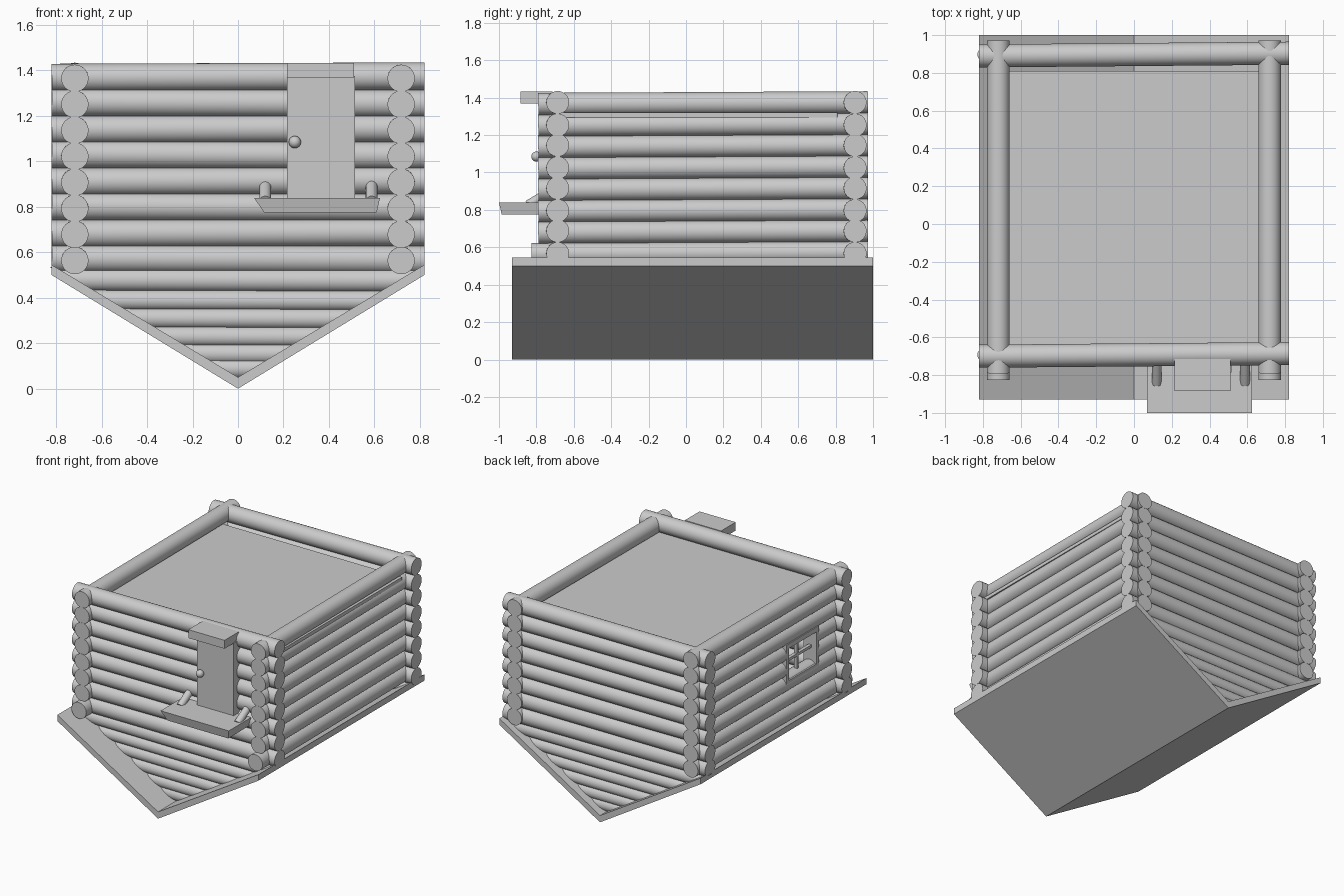
import bpy, bmesh
from math import radians
from mathutils import Vector

if "Cube" in bpy.data.objects:
    bpy.data.objects.remove(bpy.data.objects["Cube"])


def finish(bm, name, smooth=False):
    bmesh.ops.recalc_face_normals(bm, faces=bm.faces[:])
    me = bpy.data.meshes.new(name)
    bm.to_mesh(me)
    bm.free()
    ob = bpy.data.objects.new(name, me)
    bpy.context.collection.objects.link(ob)
    if smooth:
        bpy.ops.object.select_all(action='DESELECT')
        ob.select_set(True)
        bpy.context.view_layer.objects.active = ob
        bpy.ops.object.shade_smooth_by_angle(angle=radians(40))
    return ob


def add_log(bm, a, b, r):
    a, b = Vector(a), Vector(b)
    rot = (b - a).to_track_quat('Z', 'Y').to_matrix().to_4x4()
    rot.translation = (a + b) / 2
    bmesh.ops.create_cone(bm, cap_ends=True, segments=32, radius1=r, radius2=r,
                          depth=(b - a).length, matrix=rot)


def box(name, lo, hi, taper=None):
    bm = bmesh.new()
    bmesh.ops.create_cube(bm, size=1)
    for v in bm.verts:
        v.co = [lo[i] if v.co[i] < 0 else hi[i] for i in range(3)]
        if taper and v.co.z < (lo[2] + hi[2]) / 2:
            v.co = taper(v.co.copy())
    return finish(bm, name)


# Upturned roof: V-shaped slabs
for s, side in ((-1, "left"), (1, "right")):
    bm = bmesh.new()
    prof = [(0, 0), (0.82 * s, 0.5), (0.82 * s, 0.545), (0, 0.05)]
    f = bm.faces.new([bm.verts.new((x, -0.93, z)) for x, z in prof])
    ext = bmesh.ops.extrude_face_region(bm, geom=[f])
    for v in ext["geom"]:
        if isinstance(v, bmesh.types.BMVert):
            v.co.y = 1.0
    finish(bm, f"roof_slab_{side}")

levels = [0.57 + 0.1145 * i for i in range(8)]

# Front and back walls
for name, y in (("front", -0.693), ("back", 0.897)):
    bm = bmesh.new()
    for i, z in enumerate(levels):
        t = 0.003 * (-1) ** i
        add_log(bm, (-0.82, y - 0.007, z + t), (0.82, y + 0.007, z - t), 0.061)
    finish(bm, f"{name}_wall_logs", True)
    # Gable logs trimmed along the roof slope
    for i, z in enumerate([0.48, 0.39, 0.31, 0.23, 0.155, 0.09]):
        bm = bmesh.new()
        add_log(bm, (-0.9, y, z + 0.003), (0.9, y, z - 0.003), 0.053 if i < 1 else 0.046)
        for s in (-1, 1):
            res = bmesh.ops.bisect_plane(
                bm, geom=bm.verts[:] + bm.edges[:] + bm.faces[:], plane_co=(0, 0, 0.03),
                plane_no=(0.5 * s, 0, -0.82), clear_outer=True)
            cut = [e for e in res["geom_cut"] if isinstance(e, bmesh.types.BMEdge)]
            bmesh.ops.holes_fill(bm, edges=cut)
        finish(bm, f"{name}_gable_log_{i + 1}", True)

# Side walls, with a gap in the left one for the window
for name, x in (("left", -0.718), ("right", 0.718)):
    bm = bmesh.new()
    for i, z in enumerate(levels):
        y0 = -0.825 if i == 0 else -0.79
        spans = [(y0, 0.972)]
        if name == "left" and i in (3, 4):
            spans = [(y0, -0.42), (-0.07, 0.972)]
        for a, b in spans:
            add_log(bm, (x, a, z - 0.002 + 0.005 * a), (x, b, z - 0.002 + 0.005 * b), 0.06)
    finish(bm, f"{name}_wall_logs", True)

# Floor plate
box("floor", (-0.74, -0.68, 1.295), (0.77, 0.81, 1.32))

# Window frame and bars
X0, X1 = -0.775, -0.67
box("window_jamb_front", (X0, -0.44, 0.80), (X1, -0.41, 1.10))
box("window_jamb_back", (X0, -0.09, 0.80), (X1, -0.06, 1.10))
box("window_rail_low", (X0, -0.44, 0.80), (X1, -0.06, 0.835))
box("window_rail_high", (X0, -0.44, 1.07), (X1, -0.06, 1.105))
box("window_bar_upright", (-0.735, -0.26, 0.83), (-0.71, -0.24, 1.08))
box("window_bar_level", (-0.735, -0.42, 0.945), (-0.71, -0.08, 0.965))

# Door, knob and step
box("door", (0.215, -0.785, 0.84), (0.515, -0.70, 1.375))
box("door_step", (0.215, -0.885, 1.37), (0.51, -0.715, 1.432))
bm = bmesh.new()
bmesh.ops.create_uvsphere(bm, u_segments=20, v_segments=12, radius=0.027)
bmesh.ops.translate(bm, verts=bm.verts[:], vec=(0.25, -0.80, 1.085))
finish(bm, "door_knob", True)


# Awning, narrowing towards its ridge side, and its two braces
def narrow(co):
    co.x = 0.115 if co.x < 0.3 else 0.61
    co.y = max(co.y, -0.985)
    return co


box("awning", (0.07, -1.0, 0.775), (0.625, -0.74, 0.84), narrow)
bm = bmesh.new()
for x in (0.12, 0.588):
    add_log(bm, (x, -0.845, 0.825), (x, -0.72, 0.90), 0.026)
finish(bm, "awning_braces", True)
